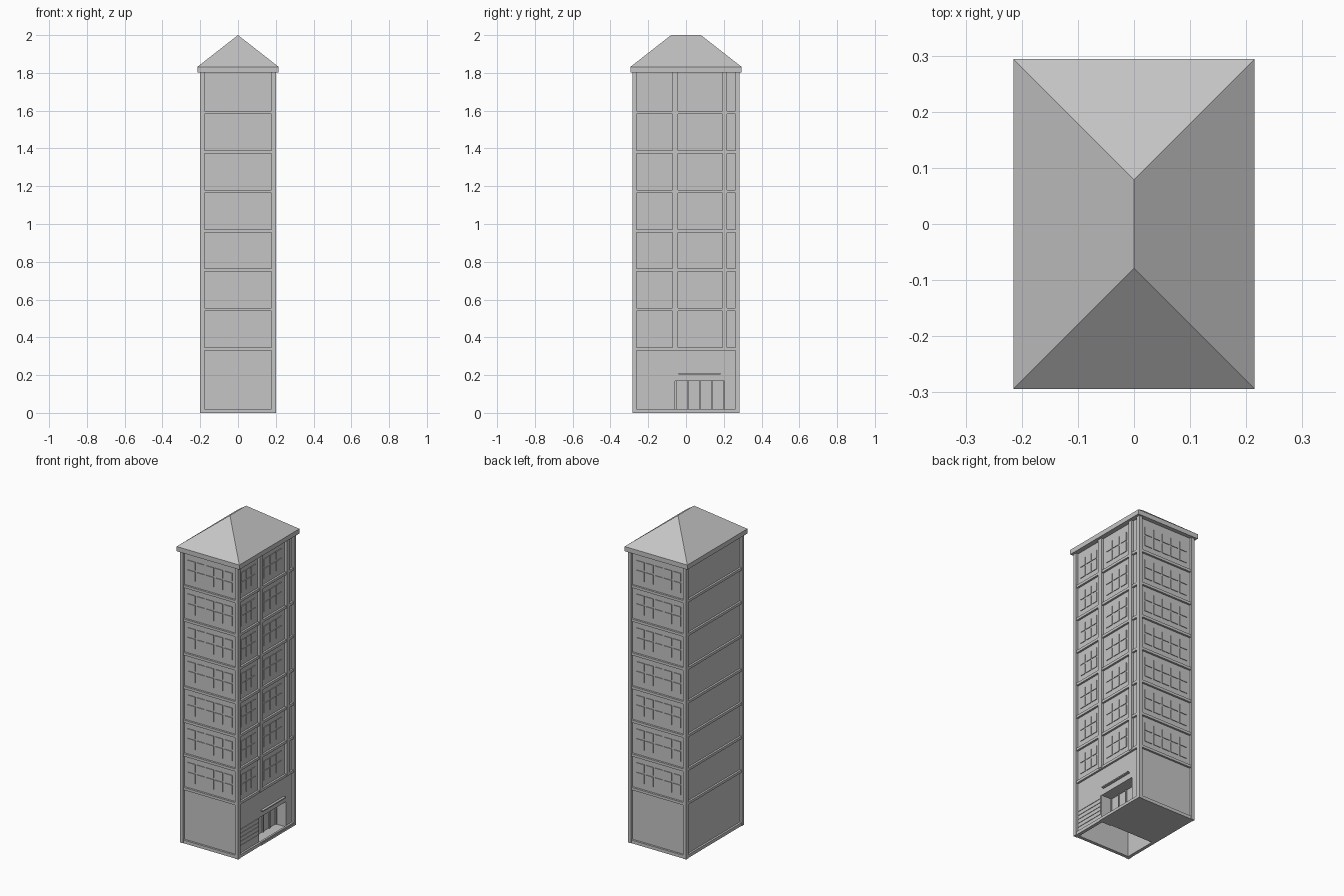
import bpy, bmesh

if "Cube" in bpy.data.objects:
    bpy.data.objects.remove(bpy.data.objects["Cube"])

grey = bpy.data.materials.new("light_grey")
grey.diffuse_color = (0.56, 0.56, 0.56, 1)
grey.use_nodes = True
grey.node_tree.nodes["Principled BSDF"].inputs["Base Color"].default_value = grey.diffuse_color

X, Y = 0.20, 0.284          # outer half sizes of the tower
R = 0.015                   # depth of the recessed wall panels
XI, YI = X - R, Y - R
TOP = 1.805
PITCH = 0.2087
BANDS = [0.338 + PITCH * i for i in range(7)]


def finish(name, bm):
    bmesh.ops.recalc_face_normals(bm, faces=bm.faces)
    me = bpy.data.meshes.new(name)
    bm.to_mesh(me)
    bm.free()
    me.materials.append(grey)
    ob = bpy.data.objects.new(name, me)
    bpy.context.collection.objects.link(ob)
    return ob


def boxes(name, items):
    """One object from (x0, x1, y0, y1, z0, z1) boxes."""
    bm = bmesh.new()
    for x0, x1, y0, y1, z0, z1 in items:
        vs = bmesh.ops.create_cube(bm, size=1)["verts"]
        for v in vs:
            v.co.x = x1 if v.co.x > 0 else x0
            v.co.y = y1 if v.co.y > 0 else y0
            v.co.z = z1 if v.co.z > 0 else z0
    return finish(name, bm)


# Upper tower body
boxes("upper_walls", [(-XI, XI, -YI, YI, 0.335, TOP)])

# Ground floor walls, hollow inside, with the doorway in the right wall
D0, D1, DZ = -0.058, 0.205, 0.168
T = 0.008
boxes("ground_walls", [
    (-XI, XI, -YI, -YI + T, 0, 0.335),
    (-XI, XI, YI - T, YI, 0, 0.335),
    (-XI, -XI + T, -YI, YI, 0, 0.335),
    (XI - T, XI, -YI, D0, 0, 0.335),
    (XI - T, XI, D1, YI, 0, 0.335),
    (XI - T, XI, D0, D1, DZ, 0.335),
])
boxes("lobby_floor", [(-XI, X, D0, YI, 0, 0.012)])

# Recessed entrance: ceiling, cheeks, glazing and mullions
GX = XI - 0.07
boxes("entrance_recess", [
    (GX, XI, D0, D1, DZ, DZ + 0.006),
    (GX, XI, D0 - 0.006, D0, 0, DZ),
    (GX, XI, D1, D1 + 0.006, 0, DZ),
])
boxes("entrance_glazing", [(GX - 0.006, GX, D0, D1, 0.012, DZ)])
step = (D1 - D0 - 0.008) / 4
boxes("entrance_mullions", [
    (GX, GX + 0.008, D0 + 0.001 + step * i, D0 + 0.007 + step * i, 0.012, DZ)
    for i in range(5)])
boxes("entrance_canopy", [(XI, X, -0.04, 0.183, 0.203, 0.210)])

# Shallow slats beside the entrance
boxes("wall_slats", [(XI, XI + 0.003, -0.259, D0 - 0.005, z, z + 0.018)
                     for z in [0.05 + 0.025 * i for i in range(5)]])

# Corner posts and the two extra posts of the right side
W = 0.022
boxes("corner_posts", [
    (min(sx * X, sx * (X - W)), max(sx * X, sx * (X - W)),
     min(sy * Y, sy * (Y - W)), max(sy * Y, sy * (Y - W)), 0, TOP)
    for sx in (-1, 1) for sy in (-1, 1)])
boxes("right_posts", [(XI, X, -0.072, -0.043, 0.338, TOP),
                      (XI, X, 0.192, 0.216, 0.338, TOP)])

# Floor bands and base plinth wrap all four sides
E = 0.003


def ring(z0, z1):
    return [(-X + E, X - E, -Y + E, -YI, z0, z1),
            (-X + E, X - E, YI, Y - E, z0, z1),
            (-X + E, -XI, -YI, YI, z0, z1),
            (XI, X - E, -YI, YI, z0, z1)]


boxes("floor_bands", [b for z in BANDS for b in ring(z - 0.008, z + 0.008)])
boxes("base_plinth", ring(0, 0.02))

# Window panes: two rows on front, back and the two wide right bays
P = 0.004
rows = [(0.045, 0.105), (0.115, 0.165)]
front, back, right = [], [], []
for z in BANDS:
    for a, b in rows:
        for i in range(5):
            x = -0.155 + 0.063 * i
            front.append((x, x + 0.052, -YI - P, -YI, z + a, z + b))
            back.append((x, x + 0.052, YI, YI + P, z + a, z + b))
        for y0, n in ((-0.238, 3), (-0.015, 3)):
            for i in range(n):
                y = y0 + (0.05 if y0 < -0.1 else 0.061) * i
                w = 0.041 if y0 < -0.1 else 0.051
                right.append((XI, XI + P, y, y + w, z + a, z + b))
boxes("front_windows", front)
boxes("back_windows", back)
boxes("right_windows", right)

# Eave slab and hipped roof
RX, RY = 0.215, 0.294
boxes("eave", [(-RX, RX, -RY, RY, 1.803, 1.832)])
bm = bmesh.new()
vs = bmesh.ops.create_cube(bm, size=1)["verts"]
for v in vs:
    up = v.co.z > 0
    v.co.x = 0 if up else (RX if v.co.x > 0 else -RX)
    v.co.y = (0.079 if up else RY) * (1 if v.co.y > 0 else -1)
    v.co.z = 2.0 if up else 1.832
bmesh.ops.remove_doubles(bm, verts=bm.verts, dist=1e-4)
finish("hipped_roof", bm)
